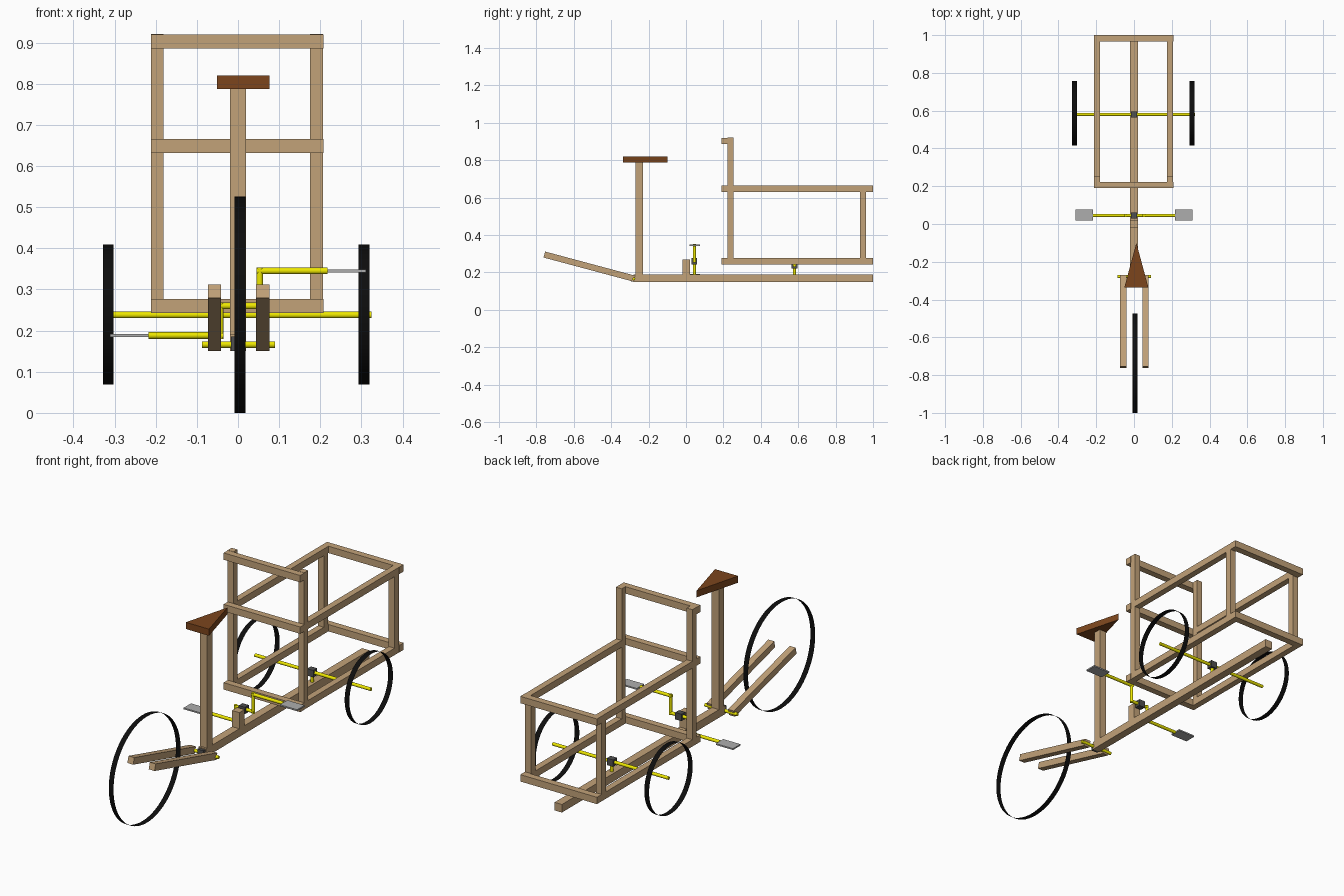
import bpy
import bmesh
from math import radians, pi
from mathutils import Vector

if "Cube" in bpy.data.objects:
    bpy.data.objects.remove(bpy.data.objects["Cube"])


def material(name, rgb):
    m = bpy.data.materials.new(name)
    m.diffuse_color = (*rgb, 1)
    m.use_nodes = True
    m.node_tree.nodes["Principled BSDF"].inputs["Base Color"].default_value = m.diffuse_color
    return m


WOOD = material("wood", (0.54, 0.36, 0.19))
YELLOW = material("yellow_metal", (0.85, 0.80, 0.0))
BLACK = material("black_rubber", (0.004, 0.004, 0.004))
BROWN = material("brown_leather", (0.20, 0.06, 0.012))
DARK = material("dark_metal", (0.08, 0.08, 0.08))
GREY = material("grey_metal", (0.42, 0.42, 0.42))


def add(name, bm, mat, location, rotation=(0, 0, 0)):
    me = bpy.data.meshes.new(name)
    bm.to_mesh(me)
    bm.free()
    me.materials.append(mat)
    ob = bpy.data.objects.new(name, me)
    ob.location = location
    ob.rotation_euler = rotation
    bpy.context.collection.objects.link(ob)
    return ob


def box(name, center, size, mat=WOOD, rotation=(0, 0, 0)):
    bm = bmesh.new()
    bmesh.ops.create_cube(bm, size=1)
    bmesh.ops.scale(bm, vec=size, verts=bm.verts)
    return add(name, bm, mat, center, rotation)


def bar(name, x, y, z, mat=WOOD):
    """Box from (min, max) pairs."""
    c = [(a + b) / 2 for a, b in (x, y, z)]
    return box(name, c, [b - a for a, b in (x, y, z)], mat)


def rod(name, start, end, radius=0.008):
    a, b = Vector(start), Vector(end)
    bm = bmesh.new()
    bmesh.ops.create_cone(bm, cap_ends=True, segments=24, radius1=radius,
                          radius2=radius, depth=(b - a).length)
    for f in bm.faces:
        f.smooth = len(f.verts) == 4
    for e in bm.edges:
        e.smooth = all(len(f.verts) == 4 for f in e.link_faces)
    return add(name, bm, YELLOW, (a + b) / 2,
               (b - a).to_track_quat('Z', 'Y').to_euler())


def wheel(name, center, radius):
    # open band, no caps
    bm = bmesh.new()
    bmesh.ops.create_cone(bm, cap_ends=False, segments=64, radius1=radius,
                          radius2=radius, depth=0.026)
    for f in bm.faces:
        f.smooth = True
    return add(name, bm, BLACK, center, (0, pi / 2, 0))


# Main beam, seat post and crank block
bar("main_beam", (-0.02, 0.02), (-0.28, 1.0), (0.15, 0.19))
bar("seat_post", (-0.02, 0.02), (-0.27, -0.23), (0.19, 0.79))
bar("crank_block", (-0.02, 0.02), (-0.018, 0.022), (0.19, 0.27))

# Triangular seat
bm = bmesh.new()
tri = [bm.verts.new(p) for p in
       ((-0.0635, -0.118, 0), (0.0635, -0.118, 0), (0, 0.118, 0))]
face = bm.faces.new(tri)
ext = bmesh.ops.extrude_face_region(bm, geom=[face])
bmesh.ops.translate(bm, vec=(0, 0, 0.033),
                    verts=[v for v in ext["geom"] if isinstance(v, bmesh.types.BMVert)])
bmesh.ops.recalc_face_normals(bm, faces=bm.faces)
add("seat", bm, BROWN, (0.0125, -0.218, 0.787))

# Cargo frame
SIDES = {"left": (-0.212, -0.181), "right": (0.175, 0.207)}
LOW, MID, TOP = (0.243, 0.277), (0.631, 0.665), (0.886, 0.92)
FRONT, BACK = (0.19, 0.223), (0.966, 1.0)
for side, x in SIDES.items():
    bar(f"lower_rail_{side}", x, (0.223, 0.966), LOW)
    bar(f"upper_rail_{side}", x, (0.223, 0.966), MID)
    bar(f"tall_front_post_{side}", x, (0.2225, 0.253), (0.244, 0.921))
    bar(f"short_back_post_{side}", x, (0.93, 0.963), (0.277, 0.631))
for label, y, z in (("front_low", FRONT, LOW), ("front_mid", FRONT, MID),
                    ("front_top", FRONT, TOP), ("back_low", BACK, LOW),
                    ("back_mid", BACK, MID)):
    bar(f"crossbar_{label}", (-0.212, 0.208), y, z)

# Front fork with its pivot
for side, x in (("left", -0.057), ("right", 0.06)):
    box(f"fork_arm_{side}", (x, -0.516, 0.231), (0.032, 0.5, 0.033),
        rotation=(radians(-15), 0, 0))
rod("fork_pivot", (-0.088, -0.279, 0.166), (0.09, -0.279, 0.166))
box("fork_pivot_hub", (0, -0.279, 0.168), (0.034, 0.03, 0.035), DARK)

# Rear axle on its stem
rod("rear_axle", (-0.312, 0.58, 0.238), (0.324, 0.58, 0.238))
rod("rear_axle_stem", (0, 0.58, 0.18), (0, 0.58, 0.238))
box("rear_axle_hub", (0, 0.58, 0.238), (0.034, 0.03, 0.034), DARK)

# Wheels
wheel("front_wheel", (0.005, -0.737, 0.2625), 0.263)
wheel("rear_wheel_left", (-0.315, 0.587, 0.239), 0.1705)
wheel("rear_wheel_right", (0.306, 0.587, 0.239), 0.1705)

# Cranks and pedals
CY, CZ = 0.045, 0.26
rod("crank_axle", (-0.045, CY, CZ), (0.057, CY, CZ))
box("crank_hub", (0, CY, CZ), (0.034, 0.03, 0.034), DARK)
for side, s, x, z in (("left", -1, -0.043, 0.188), ("right", 1, 0.053, 0.345)):
    up = 0.008 if z > CZ else -0.008
    rod(f"crank_arm_{side}", (x, CY, CZ - up), (x, CY, z + up))
    rod(f"pedal_shaft_{side}", (x - s * 0.008, CY, z), (s * 0.217, CY, z))
    box(f"pedal_{side}", (s * 0.264, CY + 0.002, z), (0.094, 0.058, 0.007), GREY)
